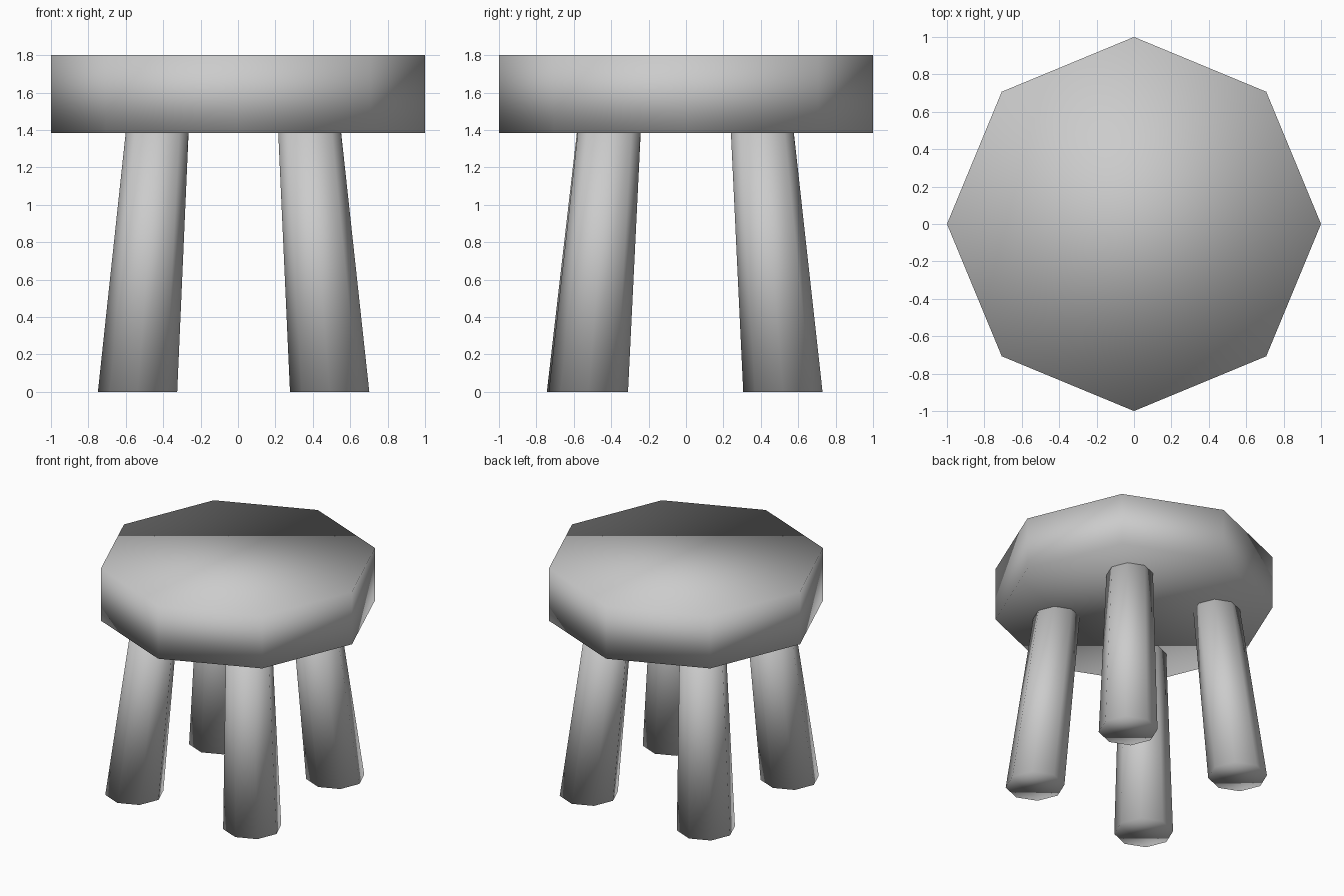
import bpy, bmesh
from math import cos, sin, pi

if "Cube" in bpy.data.objects:
    bpy.data.objects.remove(bpy.data.objects["Cube"])

SIDES = 8


def prism(name, bottom, top, r_bottom, r_top):
    """Eight-sided smooth-shaded prism between two level rings."""
    bm = bmesh.new()
    rings = []
    for (cx, cy, z), r in ((bottom, r_bottom), (top, r_top)):
        rings.append([bm.verts.new((cx + r * cos(2 * pi * i / SIDES),
                                    cy + r * sin(2 * pi * i / SIDES), z))
                      for i in range(SIDES)])
    low, high = rings
    for i in range(SIDES):
        j = (i + 1) % SIDES
        bm.faces.new((low[i], low[j], high[j], high[i]))
    bm.faces.new(low[::-1])
    bm.faces.new(high)
    for f in bm.faces:
        f.smooth = True
    mesh = bpy.data.meshes.new(name)
    bm.to_mesh(mesh)
    bm.free()
    obj = bpy.data.objects.new(name, mesh)
    bpy.context.collection.objects.link(obj)
    return obj


# Thick octagonal seat
prism("seat", (0, 0, 1.385), (0, 0, 1.8), 1.0, 1.0)

# Four splayed legs, tapering up to the underside of the seat
legs = {
    "front_left_leg": ((-0.537, -0.532), (-0.432, -0.415)),
    "front_right_leg": ((0.49, -0.522), (0.383, -0.41)),
    "back_left_leg": ((-0.537, 0.518), (-0.432, 0.408)),
    "back_right_leg": ((0.49, 0.518), (0.383, 0.408)),
}
for name, (foot, head) in legs.items():
    prism(name, (*foot, 0), (*head, 1.39), 0.212, 0.168)
